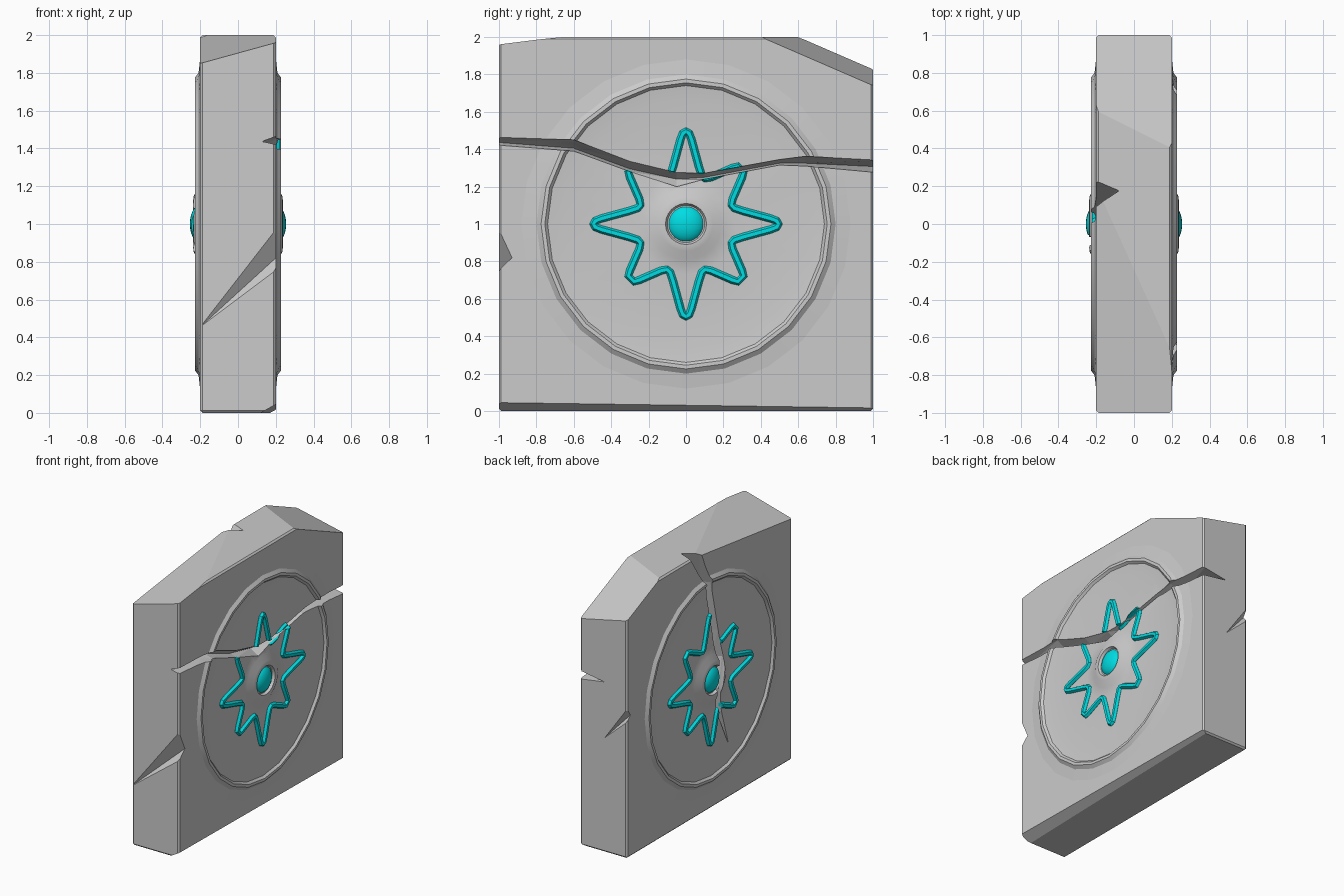
import bpy, bmesh
from math import cos, sin, pi, radians
from mathutils import Vector, Matrix

if "Cube" in bpy.data.objects:
    bpy.data.objects.remove(bpy.data.objects["Cube"])

teal = bpy.data.materials.new("teal")
teal.diffuse_color = (0.0, 0.72, 0.76, 1)
teal.use_nodes = True
teal.node_tree.nodes["Principled BSDF"].inputs["Base Color"].default_value = teal.diffuse_color


def make(name, bm, mat=None):
    bmesh.ops.recalc_face_normals(bm, faces=bm.faces[:])
    me = bpy.data.meshes.new(name)
    bm.to_mesh(me)
    bm.free()
    ob = bpy.data.objects.new(name, me)
    bpy.context.collection.objects.link(ob)
    if mat:
        me.materials.append(mat)
    return ob


def select(ob):
    bpy.ops.object.select_all(action='DESELECT')
    ob.select_set(True)
    bpy.context.view_layer.objects.active = ob


# Slab: bevelled block with broken corners sliced off by planes
def slab():
    bm = bmesh.new()
    bmesh.ops.create_cube(bm, size=1, matrix=Matrix.Translation((0, 0, 1)) @ Matrix.Diagonal((0.4, 2, 2, 1)))
    bmesh.ops.bevel(bm, geom=bm.edges[:], offset=0.012, segments=1, affect='EDGES')
    planes = [
        ((0.2, 0.4, 2), (0.2, 1, 1.74), (-0.2, 0.6, 2)),
        ((0.2, -1, 1.96), (-0.2, -1, 1.85), (0.2, -0.68, 2)),
        ((0.12, -1, 0), (0.2, -1, 0.045), (0.17, 1, 0)),
    ]
    for pts in planes:
        a, b, c = map(Vector, pts)
        n = (b - a).cross(c - a)
        if n.dot(Vector((0, 0, 1)) - a) > 0:
            n = -n
        res = bmesh.ops.bisect_plane(bm, geom=bm.verts[:] + bm.edges[:] + bm.faces[:],
                                     plane_co=a, plane_no=n, clear_outer=True)
        cut = [e for e in res['geom_cut'] if isinstance(e, bmesh.types.BMEdge)]
        bmesh.ops.holes_fill(bm, edges=cut, sides=0)
    return make("stone_slab", bm)


# Round relief: ring, shallow dish and gem setting, turned around the x axis
def relief(name, s):
    prof = [(0.88, 0.14), (0.88, 0.2), (0.80, 0.209), (0.775, 0.228), (0.755, 0.228),
            (0.74, 0.212), (0.66, 0.203), (0.27, 0.203), (0.19, 0.212), (0.145, 0.236),
            (0.11, 0.238), (0.10, 0.22)]
    n = 24
    bm = bmesh.new()
    rings = [[bm.verts.new((s * x, r * cos(2 * pi * i / n), 1 + r * sin(2 * pi * i / n)))
              for i in range(n)] for r, x in prof]
    for a, b in zip(rings, rings[1:]):
        for i in range(n):
            j = (i + 1) % n
            bm.faces.new((a[i], a[j], b[j], b[i]))
    bm.faces.new(rings[0])
    bm.faces.new(rings[-1])
    return make(name, bm)


# Eight-pointed star drawn with a thin tube
def star(name, s):
    half = [(0.495, 0), (0.485, 0.017), (0.45, 0.03), (0.31, 0.068), (0.258, 0.085), (0.243, 0.102),
            (0.25, 0.135), (0.30, 0.25), (0.308, 0.278)]
    quad = half + [(b, a) for a, b in reversed(half[1:])]
    pts = []
    for k in range(4):
        c, d = round(cos(k * pi / 2)), round(sin(k * pi / 2))
        pts += [(a * c - b * d, a * d + b * c) for a, b in quad]
    cu = bpy.data.curves.new(name, 'CURVE')
    cu.dimensions = '3D'
    cu.bevel_depth = 0.021
    cu.bevel_resolution = 1
    sp = cu.splines.new('POLY')
    sp.points.add(len(pts) - 1)
    for p, (y, z) in zip(sp.points, pts):
        p.co = (y, z, 0, 1)
    sp.use_cyclic_u = True
    ob = bpy.data.objects.new(name, cu)
    bpy.context.collection.objects.link(ob)
    select(ob)
    bpy.ops.object.convert(target='MESH')
    ob = bpy.context.object
    ob.data.transform(Matrix(((0, 0, 1, s * 0.205), (1, 0, 0, 0), (0, 1, 0, 1), (0, 0, 0, 1))))
    ob.data.materials.clear()
    ob.data.materials.append(teal)
    return ob


# Gem: flattened sphere
def gem(name, s):
    bm = bmesh.new()
    bmesh.ops.create_uvsphere(bm, u_segments=24, v_segments=12, radius=0.1,
                              matrix=Matrix.Translation((s * 0.2, 0, 1)) @ Matrix.Diagonal((0.55, 1, 1, 1)))
    return make(name, bm, teal)


# Crack cutter: V groove through stations (along, low, high, bottom, depth)
def groove(name, s, stations, place):
    bm = bmesh.new()
    loops = []
    for t, lo, hi, mid, d in stations:
        sec = [(0.32, lo), (0.2, lo), (0.2 - d, mid), (0.2, hi), (0.32, hi)]
        loops.append([bm.verts.new(place(s * x, t, v)) for x, v in sec])
    for a, b in zip(loops, loops[1:]):
        for i in range(5):
            j = (i + 1) % 5
            bm.faces.new((a[i], a[j], b[j], b[i]))
    bm.faces.new(loops[0])
    bm.faces.new(loops[-1])
    bmesh.ops.triangulate(bm, faces=bm.faces[:])
    return make(name, bm)


# Edge chip cutter: wedge growing from a tip towards the slab edge
def chip(name, tip, ends, out):
    bm = bmesh.new()
    tip = Vector(tip)
    pts = [tip] + [tip + (Vector(e) - tip) * 1.15 for e in ends]
    pts += [p + Vector((0, out, 0)) for p in pts]
    for p in pts:
        bm.verts.new(p)
    bmesh.ops.convex_hull(bm, input=bm.verts[:])
    return make(name, bm)


right_crack = groove("right_crack_cutter", 1, [
    (-1.05, 1.425, 1.465, 1.44, 0.07), (-0.6, 1.39, 1.45, 1.405, 0.07),
    (-0.3, 1.28, 1.335, 1.295, 0.06), (-0.05, 1.20, 1.275, 1.24, 0.06),
    (0.1, 1.24, 1.272, 1.25, 0.06), (0.5, 1.315, 1.345, 1.325, 0.08),
    (0.64, 1.31, 1.362, 1.325, 0.11), (1.05, 1.272, 1.34, 1.305, 0.22)],
    lambda x, t, v: (x, t, v))
left_crack = groove("left_crack_cutter", -1, [
    (2.05, 0.12, 0.26, 0.205, 0.13), (1.74, -0.01, 0.06, 0.02, 0.07),
    (1.34, -0.10, -0.03, -0.07, 0.06), (1.12, -0.15, -0.07, -0.11, 0.06),
    (0.89, -0.11, -0.04, -0.07, 0.05), (0.7, -0.14, -0.09, -0.115, 0.04),
    (0.43, -0.222, -0.218, -0.22, 0.005)],
    lambda x, t, v: (x, v, t))
front_chip = chip("front_chip_cutter", (-0.2, -1, 0.455),
                  [(0.2, -1, 0.97), (0.2, -1, 0.755), (0.2, -0.93, 0.82)], -0.1)
back_chip = chip("back_chip_cutter", (-0.01, 1, 0.88),
                 [(-0.2, 1, 1.15), (-0.2, 1, 1.05), (-0.2, 0.96, 1.09)], 0.1)


def carve(ob, cutters, smooth=None):
    select(ob)
    for c in cutters:
        m = ob.modifiers.new("cut", 'BOOLEAN')
        m.operation = 'DIFFERENCE'
        m.solver = 'EXACT'
        m.object = c
        bpy.ops.object.modifier_apply(modifier=m.name)
    if smooth:
        bpy.ops.object.shade_smooth_by_angle(angle=radians(smooth))


cutters = [right_crack, left_crack, front_chip, back_chip]
carve(slab(), cutters)
for side, s, crack in (("right", 1, right_crack), ("left", -1, left_crack)):
    carve(relief(side + "_relief", s), [crack], 25)
    carve(star(side + "_star", s), [crack], 30)
    carve(gem(side + "_gem", s), [crack], 40)
for c in cutters:
    bpy.data.objects.remove(c)
